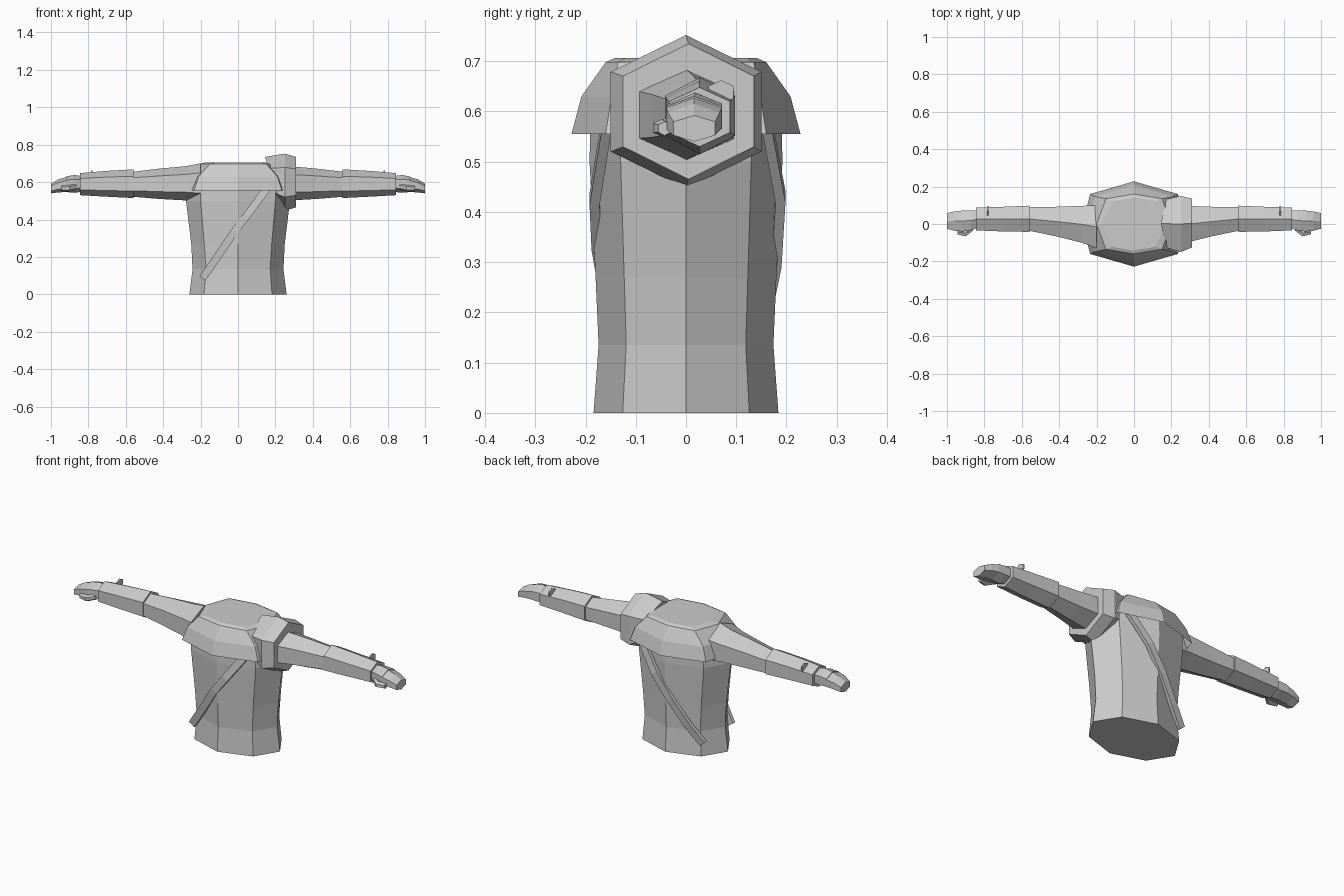
import bpy, bmesh, math
from mathutils import Vector

if "Cube" in bpy.data.objects:
    bpy.data.objects.remove(bpy.data.objects["Cube"])

grey = bpy.data.materials.new("plain grey")
grey.diffuse_color = (0.6, 0.6, 0.6, 1)
grey.use_nodes = True
grey.node_tree.nodes["Principled BSDF"].inputs["Base Color"].default_value = grey.diffuse_color


def loft(name, rings, cap_start=True, cap_end=True):
    """Skin a list of equal-length closed rings."""
    bm = bmesh.new()
    vr = [[bm.verts.new(p) for p in r] for r in rings]
    n = len(vr[0])
    for a, b in zip(vr, vr[1:]):
        for i in range(n):
            j = (i + 1) % n
            bm.faces.new((a[i], a[j], b[j], b[i]))
    if cap_start:
        bm.faces.new(vr[0][::-1])
    if cap_end:
        bm.faces.new(vr[-1])
    bmesh.ops.recalc_face_normals(bm, faces=bm.faces)
    me = bpy.data.meshes.new(name)
    bm.to_mesh(me)
    bm.free()
    me.materials.append(grey)
    ob = bpy.data.objects.new(name, me)
    bpy.context.collection.objects.link(ob)
    return ob


def octagon(z, ax, cx, cy, ry):
    """Eight-sided ring: side point, corner and front/back point."""
    return [(x, y, z) for x, y in ((ax, 0), (cx, cy), (0, ry), (-cx, cy),
                                   (-ax, 0), (-cx, -cy), (0, -ry), (cx, -cy))]


def hexagon(x, y0, y1, z0, z1, lean=0.0, s=1):
    """Six-sided ring across the arm, points at top and bottom."""
    yc, zc, ry, rz = (y0 + y1) / 2, (z0 + z1) / 2, (y1 - y0) / 2, (z1 - z0) / 2
    pts = ((0, 1), (1, .52), (1, -.52), (0, -1), (-1, -.52), (-1, .52))
    return [(s * (x - lean * v), yc + u * ry, zc + v * rz) for u, v in pts]


# Torso
loft("torso", [octagon(0, .26, .182, .126, .184),
               octagon(.135, .243, .172, .119, .174),
               octagon(.27, .25, .18, .123, .18),
               octagon(.5, .278, .2, .13, .192),
               octagon(.6, .26, .2, .13, .19)], cap_end=False)

# Shoulder mantle and its flat neck cap
loft("mantle", [octagon(.555, .275, .235, .16, .228),
                octagon(.63, .248, .21, .148, .208),
                octagon(.698, .2, .15, .135, .16),
                octagon(.706, .168, .115, .122, .142)], cap_start=False)

# Shoulder guard on one side, its inner rim slanted
loft("shoulder_guard", [hexagon(.185, -.125, .13, .475, .735, .04),
                        hexagon(.25, -.15, .15, .447, .752),
                        hexagon(.31, -.125, .135, .465, .735)])

# Arms
for s, side in ((1, "left"), (-1, "right")):
    def tube(name, rows):
        return loft(side + "_" + name, [hexagon(*r, s=s) for r in rows])

    tube("sleeve", [(.2, -.13, .1, .49, .7), (.28, -.1, .097, .502, .685),
                    (.42, -.065, .092, .51, .672), (.565, -.035, .09, .522, .655)])
    tube("bracer", [(.56, -.042, .098, .515, .668), (.7, -.04, .092, .522, .66),
                    (.845, -.034, .088, .53, .648)])
    tube("hand", [(.82, -.015, .07, .55, .63), (.875, -.035, .072, .543, .638),
                  (.92, -.04, .072, .547, .63)])
    tube("fingers", [(.915, -.04, .072, .547, .628), (.96, -.036, .067, .545, .615),
                     (1.0, -.025, .058, .54, .592)])
    tube("thumb", [(.86, -.035, -.005, .56, .59), (.9, -.066, -.03, .55, .585),
                   (.945, -.055, -.03, .552, .58)])
    # Thin buckle standing on the bracer
    tube("bracer_buckle", [(.778, .045, .095, .615, .662), (.786, .045, .095, .615, .662)])


# Diagonal strap, front and back bands
def strap(name, pts, w=.02, t=.01):
    pts = [Vector(p) for p in pts]
    rings = []
    for i, p in enumerate(pts):
        d = pts[min(i + 1, len(pts) - 1)] - pts[max(i - 1, 0)]
        side = Vector((d.z, 0, -d.x)).normalized() * w
        out = Vector((0, t, 0))
        rings.append([p + side + out, p - side + out, p - side - out, p + side - out])
    loft(name, rings)


strap("front_strap", [(-.19, -.13, .085), (-.1, -.157, .215), (-.02, -.178, .335),
                      (.05, -.182, .425), (.165, -.157, .58)])
strap("back_strap", [(-.195, .125, .075), (-.12, .153, .17), (-.03, .18, .3),
                     (.06, .188, .43), (.165, .16, .58)])
